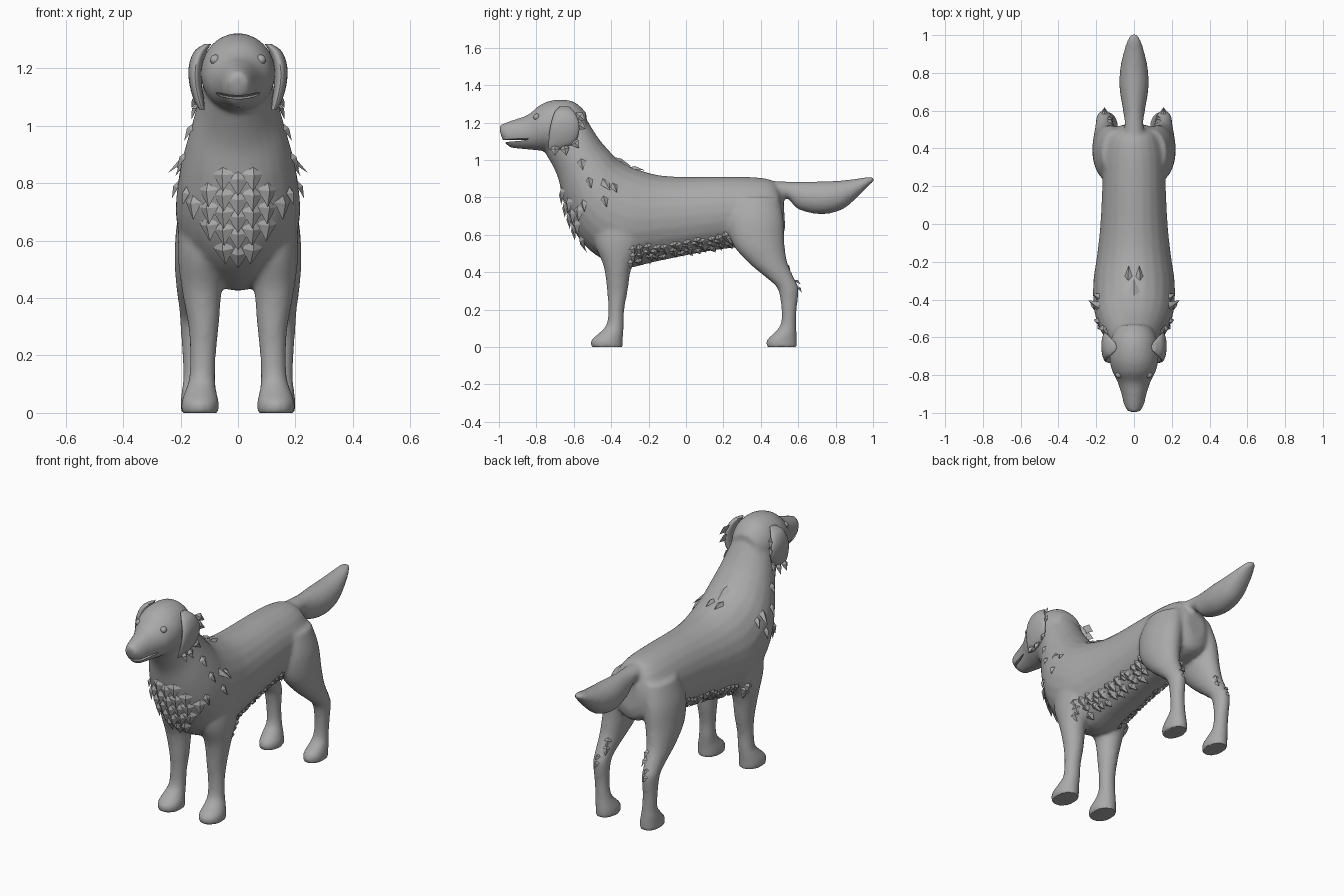
import bpy, bmesh, math, random
from mathutils import Vector, Matrix

random.seed(4)
if "Cube" in bpy.data.objects:
    bpy.data.objects.remove(bpy.data.objects["Cube"])

GREY = (0.40, 0.40, 0.40, 1)
coat = bpy.data.materials.new("grey_coat")
coat.use_nodes = True
coat.diffuse_color = GREY
coat.node_tree.nodes["Principled BSDF"].inputs["Base Color"].default_value = GREY


def make_object(name, bm, angle=40):
    bmesh.ops.recalc_face_normals(bm, faces=bm.faces)
    mesh = bpy.data.meshes.new(name)
    bm.to_mesh(mesh)
    bm.free()
    obj = bpy.data.objects.new(name, mesh)
    bpy.context.collection.objects.link(obj)
    mesh.materials.append(coat)
    bpy.ops.object.select_all(action='DESELECT')
    obj.select_set(True)
    bpy.context.view_layer.objects.active = obj
    bpy.ops.object.shade_smooth_by_angle(angle=math.radians(angle))
    return obj


def spline(rows, steps=5):
    """Catmull-Rom resampling of section rows."""
    out = []
    for i in range(len(rows) - 1):
        a, b = rows[max(i - 1, 0)], rows[i]
        c, d = rows[i + 1], rows[min(i + 2, len(rows) - 1)]
        for k in range(steps):
            t = k / steps
            out.append([q + t / 2 * (r - p + t * (2 * p - 5 * q + 4 * r - s + t * (3 * (q - r) + s - p)))
                        for p, q, r, s in zip(a, b, c, d)])
    return out + [rows[-1]]


def loft(bm, rows, side=1, n=24):
    """Skin ellipses given as x, edge 1 (y, z), edge 2 (y, z), half width."""
    rings = []
    for x, y1, z1, y2, z2, w in spline(rows):
        ring = []
        for k in range(n):
            a = math.tau * k / n
            c = math.cos(a) / 2
            ring.append(bm.verts.new((side * (x + w * math.sin(a)),
                                      (y1 + y2) / 2 + c * (y1 - y2),
                                      (z1 + z2) / 2 + c * (z1 - z2))))
        rings.append(ring)
    for r, s in zip(rings, rings[1:]):
        for k in range(n):
            bm.faces.new((r[k], r[(k + 1) % n], s[(k + 1) % n], s[k]))
    bm.faces.new(rings[0])
    bm.faces.new(rings[-1])


def central(rows):
    return [(0, *r) for r in rows]


def upright(rows):
    return [(x, yf, z, yb, z, w) for x, yf, yb, z, w in rows]


def ball(bm, loc, scale):
    m = Matrix.Translation(loc) @ Matrix.Diagonal((*scale, 1))
    bmesh.ops.create_uvsphere(bm, u_segments=24, v_segments=14, radius=1, matrix=m)


# Torso and neck: back edge, belly edge, half width
torso = central([
    (.52, .81, .53, .64, .06), (.47, .885, .50, .57, .125), (.38, .907, .36, .54, .16),
    (.2, .912, .2, .525, .168), (0, .91, 0, .49, .178), (-.15, .92, -.17, .455, .195),
    (-.27, .955, -.33, .425, .215), (-.36, 1.0, -.48, .49, .215), (-.42, 1.06, -.585, .60, .2),
    (-.47, 1.12, -.65, .76, .172), (-.52, 1.2, -.69, .92, .14), (-.56, 1.27, -.76, 1.05, .115)])
# Head and muzzle
head = central([
    (-.53, 1.25, -.56, 1.06, .09), (-.6, 1.312, -.62, 1.04, .122), (-.7, 1.322, -.72, 1.045, .13),
    (-.78, 1.295, -.78, 1.05, .115), (-.84, 1.245, -.83, 1.055, .088),
    (-.9, 1.222, -.89, 1.06, .068), (-.97, 1.198, -.945, 1.07, .052),
    (-1.0, 1.18, -.985, 1.115, .032)])
# Feathered tail
tail = central([
    (.42, .89, .46, .79, .06), (.52, .886, .54, .795, .05), (.6, .884, .6, .737, .058),
    (.72, .886, .72, .71, .077), (.82, .89, .83, .733, .073), (.91, .9, .91, .795, .055),
    (.975, .91, .975, .86, .035), (1.005, .908, 1.005, .885, .015)])
# Legs: x, front y, back y, z, half width
front_leg = upright([
    (.11, -.5, -.2, .72, .09), (.122, -.49, -.23, .56, .088), (.126, -.44, -.29, .43, .07),
    (.12, -.422, -.312, .3, .053), (.122, -.416, -.33, .2, .045), (.125, -.425, -.332, .12, .046),
    (.13, -.465, -.335, .075, .055), (.132, -.508, -.338, .035, .066), (.132, -.505, -.338, -.004, .064)])
hind_leg = upright([
    (.09, .25, .5, .8, .08), (.12, .22, .522, .68, .09), (.138, .25, .527, .55, .083),
    (.15, .335, .543, .45, .066), (.156, .43, .578, .37, .05), (.157, .49, .602, .31, .044),
    (.155, .51, .592, .2, .039), (.15, .505, .59, .12, .041), (.147, .47, .592, .075, .05),
    (.142, .43, .594, .035, .057), (.142, .433, .594, -.004, .056)])

bm = bmesh.new()
for part in (torso, head, tail):
    loft(bm, part)
for side in (1, -1):
    loft(bm, front_leg, side)
    loft(bm, hind_leg, side)
ball(bm, (0, -.97, 1.17), (.032, .03, .026))
body = make_object("body", bm)

# Mouth slit, curved up at the corners
bm = bmesh.new()
ball(bm, (0, -.92, 1.1), (.11, .11, .007))
for v in bm.verts:
    v.co.z += 2.2 * v.co.x ** 2
mouth = make_object("mouth_cutter", bm)

# Fuse the parts, soften the joints, cut the mouth
remesh = body.modifiers.new("fuse", 'REMESH')
remesh.mode, remesh.voxel_size = 'VOXEL', .011
soften = body.modifiers.new("soften", 'SMOOTH')
soften.factor, soften.iterations = .5, 7
cut = body.modifiers.new("mouth", 'BOOLEAN')
cut.operation, cut.object = 'DIFFERENCE', mouth
graph = bpy.context.evaluated_depsgraph_get()
fused = bpy.data.meshes.new_from_object(body.evaluated_get(graph))
body.modifiers.clear()
body.data = fused
bpy.data.objects.remove(mouth)
for v in fused.vertices:
    v.co.z = max(v.co.z, 0)
fused.materials.clear()
fused.materials.append(coat)
bpy.ops.object.select_all(action='DESELECT')
body.select_set(True)
bpy.context.view_layer.objects.active = body
bpy.ops.object.shade_smooth_by_angle(angle=math.radians(50))
bpy.context.view_layer.update()

# Ears
ear = upright([
    (.105, -.675, -.625, 1.285, .012), (.13, -.7, -.6, 1.26, .022), (.147, -.718, -.575, 1.21, .024),
    (.148, -.73, -.572, 1.15, .022), (.136, -.735, -.6, 1.09, .018), (.125, -.735, -.68, 1.055, .008)])
for side, label in ((1, "left"), (-1, "right")):
    bm = bmesh.new()
    loft(bm, ear, side)
    make_object(label + "_ear", bm)
    bm = bmesh.new()
    ball(bm, (side * .079, -.798, 1.23), (.018, .018, .018))
    make_object(label + "_eye", bm)


def tuft(bm, base, normal, flow, length, width, lift=.25):
    """Flat pointed lock lying on the coat along the flow."""
    d = (flow - normal * flow.dot(normal)).normalized()
    across = d.cross(normal).normalized() * width / 2
    tip = base + (d + normal * lift).normalized() * length
    root = base - d * length * .4 - normal * .012
    mid = base + d * length * .2
    ring = [bm.verts.new(p) for p in (root, mid + across, mid + normal * .016, mid - across)]
    point = bm.verts.new(tip)
    bm.faces.new((ring[0], ring[1], ring[2]))
    bm.faces.new((ring[0], ring[2], ring[3]))
    bm.faces.new((ring[1], point, ring[2]))
    bm.faces.new((ring[2], point, ring[3]))
    bm.faces.new((ring[0], ring[3], point, ring[1]))


def lock(bm, origin, aim, flow, length, width, lift=.25):
    hit, loc, normal, _ = body.ray_cast(Vector(origin), Vector(aim))
    if hit:
        tuft(bm, loc, normal, Vector(flow), length, width, lift)


# Fur locks
bm = bmesh.new()
for s in (1, -1):
    aim = (-s, 0, 0)
    for row in range(3):                                   # belly fringe
        for i in range(13):
            y = -.29 + i * .042 + random.uniform(-.01, .01)
            z = .475 + row * .025 + .17 * (y + .29) + random.uniform(-.012, .012)
            lock(bm, (s, y, z), aim, (0, .35, -1), random.uniform(.04, .065), .05, .15)
    for y, z in ((-.52, .9), (-.39, .87), (-.44, .8), (-.55, .78)):   # shoulder
        lock(bm, (s, y, z), aim, (0, .3, -1), .06, .04)
    lock(bm, (s, -.44, .89), aim, (0, .4, -1), .085, .05, .55)
    lock(bm, (s, -.56, 1.0), aim, (0, .2, -1), .06, .05)
    for z in (.4, .44):                                    # elbow
        lock(bm, (s * .126, 1, z), (0, -1, 0), (0, .3, -1), .05, .04)
    for z in (.32, .355):                                  # hock
        lock(bm, (s * .156, 2, z), (0, -1, 0), (0, 1, -1), .035, .03, .5)
    lock(bm, (s * .03, -.29, 2), (0, 0, -1), (0, 1, 0), .07, .04, .2)
    for y, z, dy in ((-.575, 1.24, .6), (-.575, 1.19, .8), (-.6, 1.1, .4), (-.65, 1.07, .1), (-.7, 1.07, 0)):
        tuft(bm, Vector((s * .145, y, z)), Vector((s, 0, 0)), Vector((0, dy, -.5)), .05, .05, .35)
for z, span in ((.83, 1), (.76, 2), (.7, 3), (.64, 2), (.57, 1)):     # chest ruff
    for i in range(-span, span + 1):
        x = i * .052
        lock(bm, (x, -2, z + abs(x) * .3), (0, 1, 0), (0, 0, -1), .075, .075, .2)
lock(bm, (0, -.37, 2), (0, 0, -1), (0, 1, 0), .09, .06, .2)           # nape
make_object("fur_locks", bm, 30)
